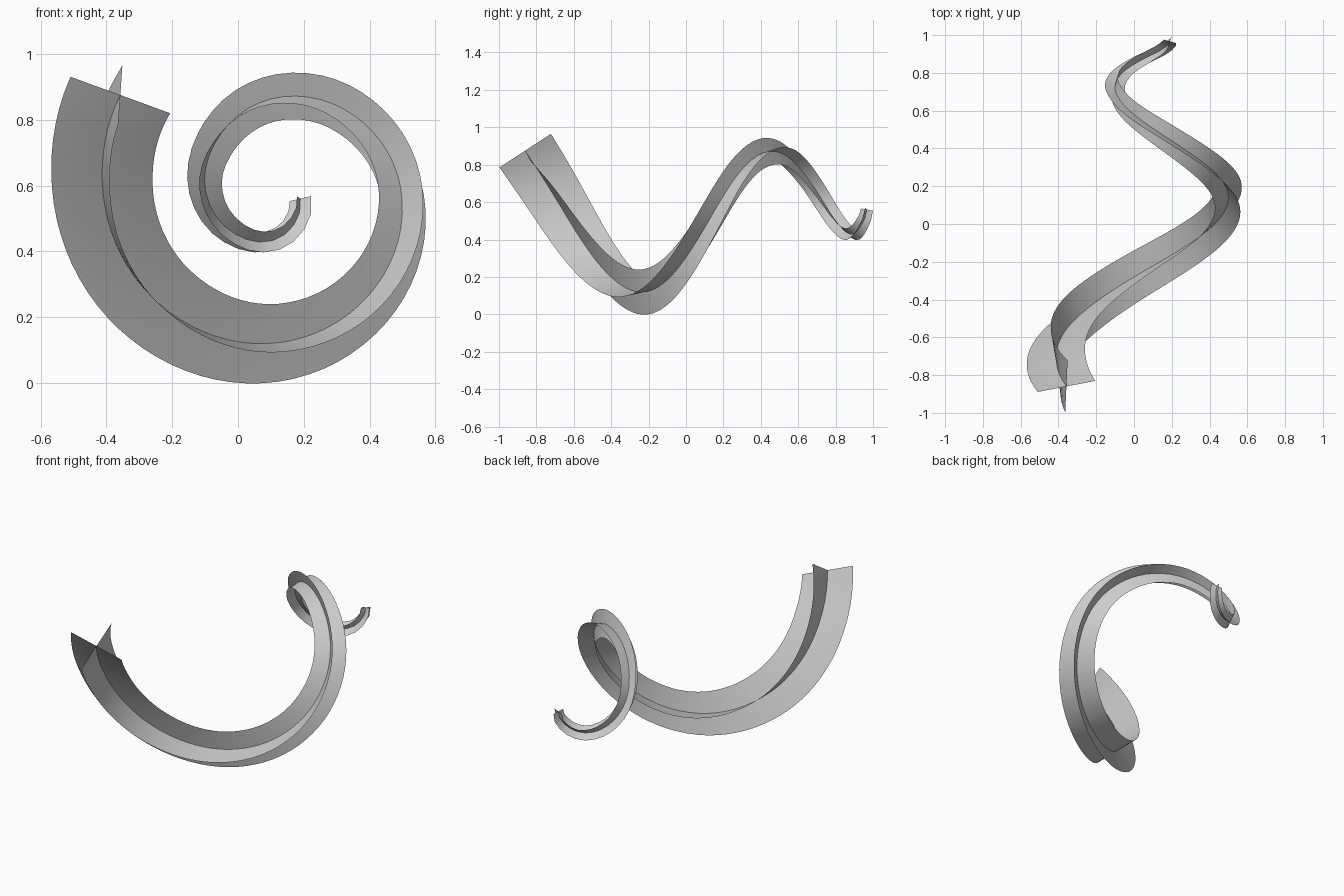
import bpy, bmesh, math
from mathutils import Vector

if "Cube" in bpy.data.objects:
    bpy.data.objects.remove(bpy.data.objects["Cube"])

# Stations along the shrinking spiral: angle, radius, y, twist (deg), half width
STATIONS = [
    (149, .534, -.86, -12, .164),
    (180, .512, -.685, -9, .155),
    (225, .495, -.45, 0, .139),
    (270, .480, -.222, 13, .122),
    (315, .444, -.013, 29, .106),
    (360, .393, .18, 45, .092),
    (405, .323, .353, 62, .081),
    (450, .263, .507, 78, .071),
    (495, .218, .63, 94, .062),
    (540, .201, .735, 108, .054),
    (585, .186, .825, 122, .048),
    (630, .169, .898, 138, .043),
    (675, .122, .956, 156, .037),
    (696, .098, .967, 165, .034),
]
CENTRE_X, CENTRE_Z = .10, .60


def slope(i, k):
    a, b = STATIONS[max(i - 1, 0)], STATIONS[min(i + 1, len(STATIONS) - 1)]
    return (b[k] - a[k]) / (b[0] - a[0])


def sample(angle, k):
    """Smooth (Hermite) value of column k at the given angle."""
    i = 0
    while i < len(STATIONS) - 2 and angle > STATIONS[i + 1][0]:
        i += 1
    p, q = STATIONS[i], STATIONS[i + 1]
    h = q[0] - p[0]
    t = (angle - p[0]) / h
    return ((2*t**3 - 3*t**2 + 1) * p[k] + (t**3 - 2*t**2 + t) * h * slope(i, k)
            + (3*t**2 - 2*t**3) * q[k] + (t**3 - t**2) * h * slope(i + 1, k))


def point(angle):
    r, a = sample(angle, 1), math.radians(angle)
    return Vector((CENTRE_X + r * math.cos(a), sample(angle, 2), CENTRE_Z + r * math.sin(a)))


def path_angles(step):
    """Angles spaced evenly along the length of the path."""
    fine = [149 + i * .5 for i in range(int((696 - 149) * 2) + 1)]
    lengths = [0]
    for a, b in zip(fine, fine[1:]):
        lengths.append(lengths[-1] + (point(b) - point(a)).length)
    count = round(lengths[-1] / step)
    out, j = [], 0
    for i in range(count + 1):
        while j < len(fine) - 1 and lengths[j] < lengths[-1] * i / count - 1e-9:
            j += 1
        out.append(fine[j])
    return out


def ribbon(name, turn):
    """Tapering, twisting strip along the spiral, turned about the path."""
    bm = bmesh.new()
    previous = None
    for angle in path_angles(.045):
        lo, hi = max(angle - .5, 149), min(angle + .5, 696)
        tangent = (point(hi) - point(lo)).normalized()
        outward = Vector((0, 1, 0)).cross(tangent).normalized()
        side = tangent.cross(outward)
        twist = math.radians(sample(angle, 3) + turn)
        across = (outward * math.cos(twist) + side * math.sin(twist)) * sample(angle, 4)
        row = [bm.verts.new(point(angle) + across * s) for s in (-1, 0, 1)]
        if previous:
            for k in range(2):
                bm.faces.new((previous[k], previous[k + 1], row[k + 1], row[k]))
        previous = row
    for f in bm.faces:
        f.smooth = True
    mesh = bpy.data.meshes.new(name)
    bm.to_mesh(mesh)
    bm.free()
    bpy.context.collection.objects.link(bpy.data.objects.new(name, mesh))


# Two strips crossing at right angles
ribbon("spiral_ribbon", 0)
ribbon("crossing_ribbon", 90)
